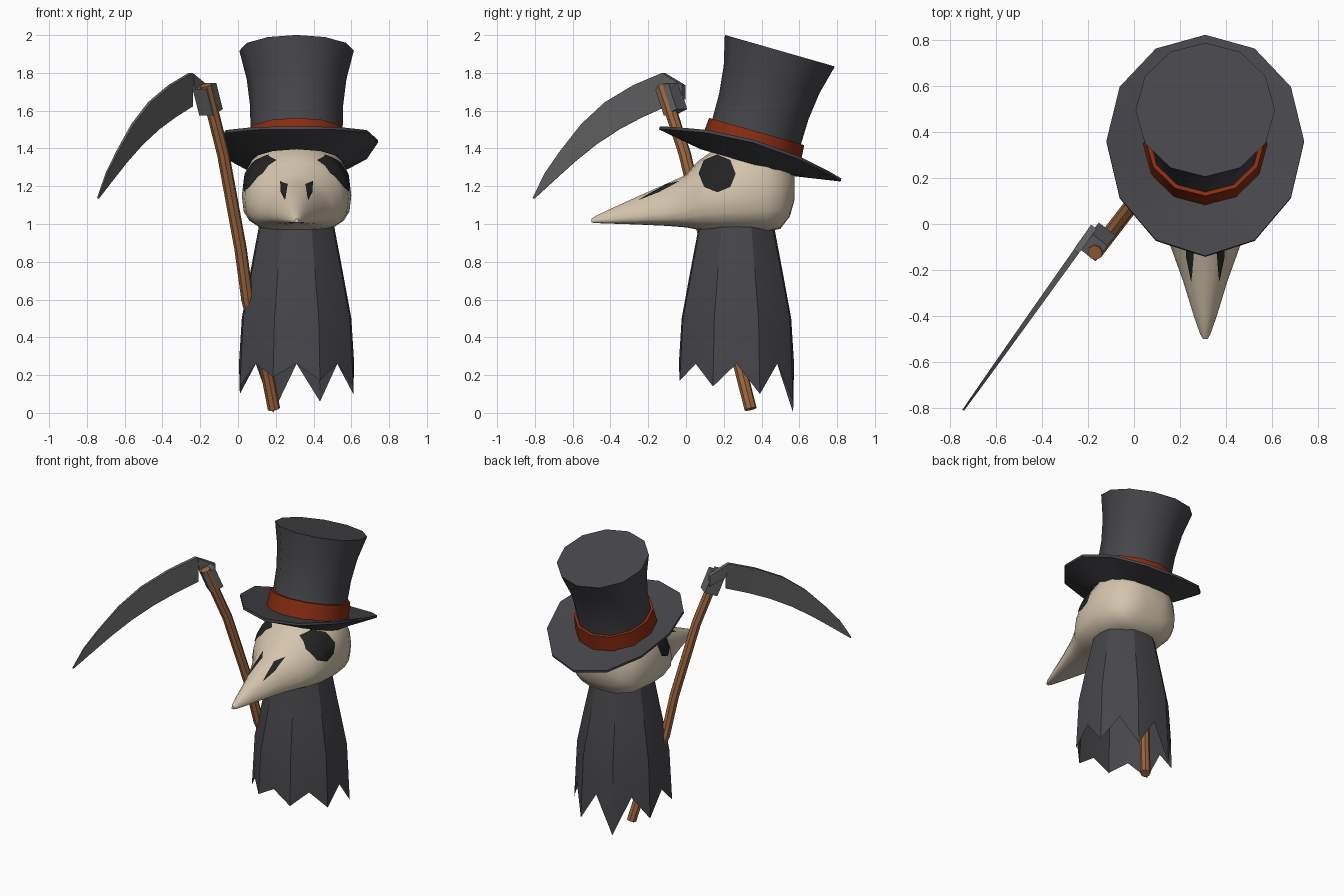
import bpy, bmesh, math
from mathutils import Vector, Matrix
from mathutils.bvhtree import BVHTree

if "Cube" in bpy.data.objects:
    bpy.data.objects.remove(bpy.data.objects["Cube"])


def material(name, r, g, b):
    m = bpy.data.materials.new(name)
    m.diffuse_color = (r, g, b, 1)
    m.use_nodes = True
    m.node_tree.nodes["Principled BSDF"].inputs["Base Color"].default_value = m.diffuse_color
    return m


CLOTH = material("charcoal cloth", 0.062, 0.060, 0.068)
BONE = material("bone", 0.66, 0.56, 0.42)
RED = material("rust red", 0.25, 0.026, 0.006)
WOOD = material("brown wood", 0.34, 0.135, 0.05)
STEEL = material("grey steel", 0.13, 0.13, 0.135)
BLACK = material("black", 0.017, 0.017, 0.018)
CX, CY = 0.31, 0.267          # body axis


def finish(name, bm, mat, angle=40, fix=True):
    if fix:
        bmesh.ops.recalc_face_normals(bm, faces=bm.faces)
    me = bpy.data.meshes.new(name)
    bm.to_mesh(me)
    bm.free()
    me.materials.append(mat)
    ob = bpy.data.objects.new(name, me)
    bpy.context.collection.objects.link(ob)
    if angle:
        bpy.ops.object.select_all(action='DESELECT')
        ob.select_set(True)
        bpy.context.view_layer.objects.active = ob
        bpy.ops.object.shade_smooth_by_angle(angle=math.radians(angle))
    return ob


def loft(name, rings, mat, caps=(True, True), wrap=False, angle=40):
    """Skin a list of equal-length closed rings."""
    bm = bmesh.new()
    vs = [[bm.verts.new(p) for p in ring] for ring in rings]
    pairs = list(zip(vs, vs[1:])) + ([(vs[-1], vs[0])] if wrap else [])
    for a, b in pairs:
        for i in range(len(a)):
            j = (i + 1) % len(a)
            bm.faces.new((a[i], a[j], b[j], b[i]))
    if not wrap:
        if caps[0]:
            bm.faces.new(vs[0][::-1])
        if caps[1]:
            bm.faces.new(vs[-1])
    return finish(name, bm, mat, angle)


def circle(n, rx, ry, z, phase=0.0):
    out = []
    for i in range(n):
        a = 2 * math.pi * i / n + phase
        out.append(Vector((rx * math.cos(a), ry * math.sin(a), z(a) if callable(z) else z)))
    return out


# --- top hat, tilted backwards ---
TILT = Matrix.Translation((CX, 0.357, 1.43)) @ Matrix.Rotation(math.radians(-16), 4, 'X')


def hat_part(name, rings, mat, **kw):
    ob = loft(name, rings, mat, **kw)
    ob.matrix_world = TILT


hat_part("hat_crown", [circle(12, r, r, z) for r, z in
         ((0.25, -0.07), (0.244, 0.06), (0.246, 0.2), (0.264, 0.35), (0.303, 0.507))], CLOTH)
hat_part("hat_band", [circle(12, r, r, z) for r, z in ((0.272, -0.07), (0.262, 0.062))], RED)
curl = lambda off: (lambda a: 0.01 + off - 0.07 * math.sin(a) ** 2)
hat_part("hat_brim", [circle(12, 0.24, 0.24, -0.05), circle(12, 0.43, 0.5, curl(0.006)),
                      circle(12, 0.43, 0.5, curl(-0.01)), circle(12, 0.25, 0.26, -0.11)],
         CLOTH, wrap=True)

# --- bird skull with long beak: y, half width, top, bottom, widest height, top roundness ---
STATIONS = [
    (-0.50, 0.010, 1.028, 1.008, 0.4, 1.0), (-0.48, 0.022, 1.042, 1.005, 0.35, 1.1),
    (-0.40, 0.050, 1.080, 1.002, 0.3, 1.2), (-0.25, 0.096, 1.148, 0.997, 0.28, 1.2),
    (-0.10, 0.150, 1.215, 0.990, 0.3, 1.1), (0.00, 0.195, 1.260, 0.982, 0.33, 1.0),
    (0.06, 0.240, 1.330, 0.970, 0.38, 1.0), (0.15, 0.275, 1.395, 0.960, 0.4, 0.9),
    (0.30, 0.290, 1.440, 0.958, 0.4, 0.8), (0.43, 0.272, 1.425, 0.958, 0.42, 0.8),
    (0.50, 0.235, 1.385, 0.975, 0.45, 0.85), (0.55, 0.175, 1.325, 1.04, 0.5, 0.9),
    (0.575, 0.09, 1.265, 1.13, 0.5, 1.0)]
rings = []
for y, hw, top, bot, f, e in STATIONS:
    mid, ring = bot + f * (top - bot), []
    for i in range(20):
        a = 2 * math.pi * i / 20
        c, s = math.cos(a), math.sin(a)
        p = e if s > 0 else 0.7
        x = math.copysign(abs(c) ** (1 if s > 0 else 0.7), c) * hw
        ring.append((CX + x, y, mid + (abs(s) ** p * (top - mid) if s > 0
                                      else -abs(s) ** p * (mid - bot))))
    rings.append(ring)
skull = loft("skull", rings, BONE)

# --- eyes and nostrils: thin patches projected on the skull ---
tree = BVHTree.FromPolygons([v.co for v in skull.data.vertices],
                            [p.vertices for p in skull.data.polygons])


def patch(name, pts, direction):
    bm = bmesh.new()
    d = Vector(direction)
    face = bm.faces.new([bm.verts.new(p) for p in pts])
    bmesh.ops.poke(bm, faces=[face])
    bmesh.ops.subdivide_edges(bm, edges=bm.edges[:], cuts=4, use_grid_fill=True)
    for v in bm.verts:
        hit, n, _, _ = tree.ray_cast(v.co, d)
        if hit:
            v.co = hit + n * (0.006 if n.dot(d) < 0 else -0.006)
    for f in bm.faces:
        f.normal_update()
        if f.normal.dot(d) > 0:
            f.normal_flip()
    finish(name, bm, BLACK, 60, fix=False)


for side, label in ((1, "right"), (-1, "left")):
    patch("eye_" + label, [(CX + side, 0.167 + 0.097 * math.cos(k * math.pi / 4),
          1.265 + 0.098 * math.sin(k * math.pi / 4)) for k in range(8)], (-side, 0, 0))
    patch("nostril_" + label, [(CX + side * x, y, 2) for x, y in
          ((0.085, -0.03), (0.045, -0.10), (0.057, -0.25), (0.08, -0.14))], (0, 0, -1))

# --- ragged cloak, open at the bottom, eight torn points ---
LOW = [0.17, 0.14, 0.10, 0.06, 0.0, 0.10, 0.14, 0.19]


def cloak_ring(r, z, fold, hem=False):
    ring = []
    for i in range(16):
        a = math.pi * i / 8
        rr = r + (fold if i % 2 else -fold)
        zz = (LOW[i // 2] if i % 2 else 0.26) if hem else z
        ring.append((CX + rr * math.sin(a), CY - rr * math.cos(a), zz))
    return ring


loft("cloak", [cloak_ring(0.2, 1.0, 0.003), cloak_ring(0.252, 0.74, 0.006),
               cloak_ring(0.298, 0.5, 0.008), cloak_ring(0.315, 0, 0.010, True)],
     CLOTH, caps=(True, False), angle=30)

# --- scythe: handle bends inside one vertical plane ---
U = Vector((0.61, 0.79, 0)).normalized()
N = Vector((U.y, -U.x, 0))


def tube(name, path, r, n, mat, phase=0.0, angle=40):
    rings = []
    for i, p in enumerate(path):
        t = (path[min(i + 1, len(path) - 1)] - path[max(i - 1, 0)]).normalized()
        a = N.cross(t)
        rings.append([p + a * c.x + N * c.y for c in circle(n, r, r, 0, phase)])
    return loft(name, rings, mat, angle=angle)


TOP = Vector((-0.17, -0.125, 0))
path = [TOP + U * s + Vector((0, 0, z)) for s, z in
        ((0, 1.735), (0.15, 1.37), (0.3, 0.87), (0.36, 0.6), (0.52, 0.24), (0.59, 0.02))]
tube("scythe_handle", path, 0.033, 8, WOOD)
axis = (path[1] - path[0]).normalized()
mid = Vector((-0.16, -0.078, 1.66))
tube("scythe_collar", [mid - axis * 0.075, mid + axis * 0.075], 0.065, 4, STEEL,
     math.pi / 4, angle=0)

# blade: thick spine, sharp cutting edge, given as (distance from tip, height)
SPINE = [(0, 1.137), (0.08, 1.27), (0.18, 1.386), (0.32, 1.53), (0.474, 1.645),
         (0.66, 1.735), (0.848, 1.80), (0.96, 1.745)]
EDGE = [(0.01, 1.135), (0.13, 1.225), (0.27, 1.328), (0.41, 1.42), (0.565, 1.503),
        (0.71, 1.565), (0.865, 1.622), (0.868, 1.705)]
BD = Vector((0.58, 0.814, 0)).normalized()
BN = Vector((BD.y, -BD.x, 0))
place = lambda r, z: Vector((-0.743, -0.81, z)) + BD * r
rings = []
for i, (s, e) in enumerate(zip(SPINE, EDGE)):
    h = 0.004 + 0.0016 * i
    rings.append([place(*s) + BN * h, place(*s) - BN * h,
                  place(*e) - BN * 0.002, place(*e) + BN * 0.002])
loft("scythe_blade", rings, STEEL, angle=20)
# tang joining blade and collar
tang = [(0.86, 1.79), (0.98, 1.735), (0.98, 1.66), (0.866, 1.71)]
loft("blade_tang", [[place(*p) + BN * k for p in tang] for k in (0.015, -0.015)],
     STEEL, angle=0)
